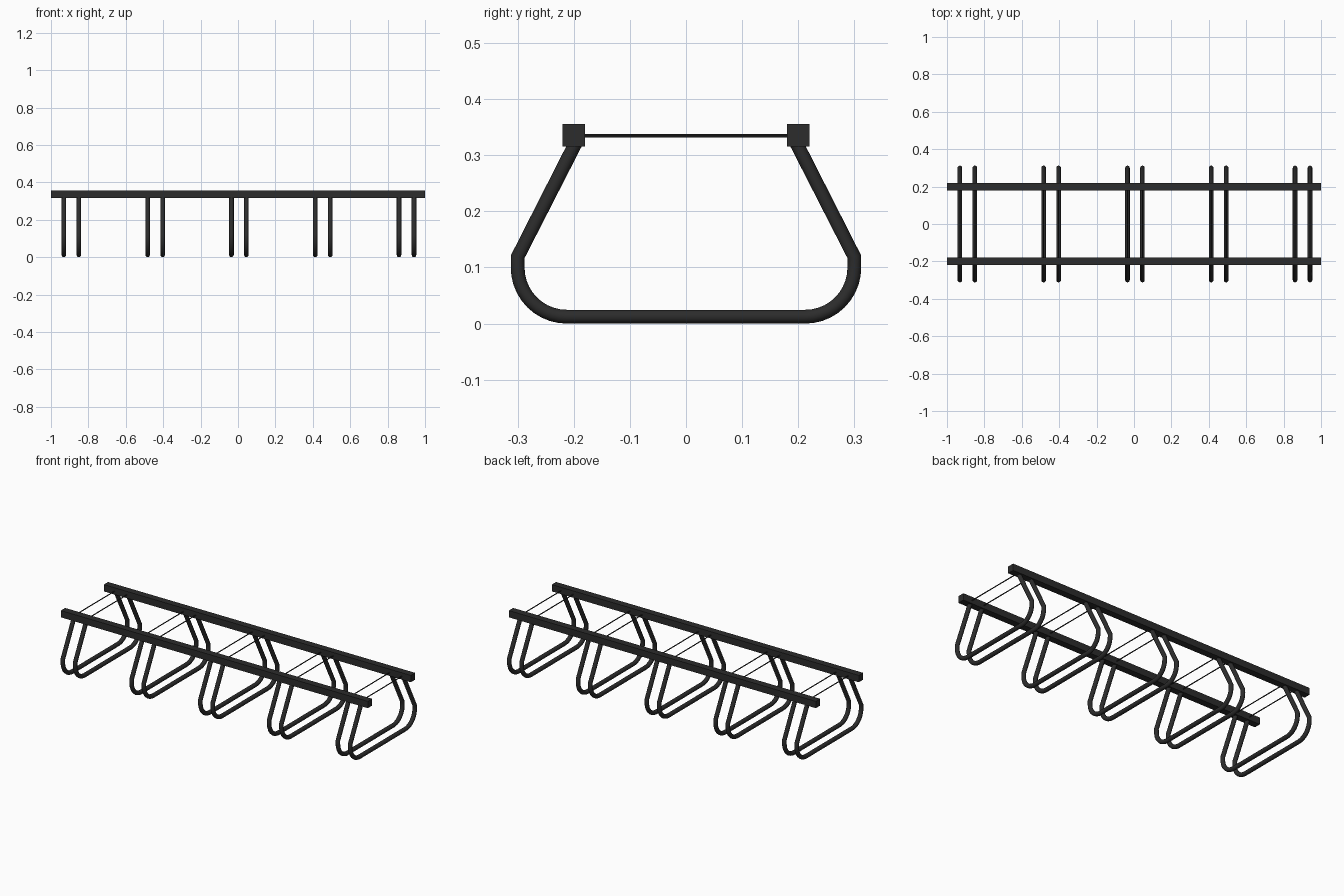
import bpy, math

if "Cube" in bpy.data.objects:
    bpy.data.objects.remove(bpy.data.objects["Cube"])

mat = bpy.data.materials.new("black_metal")
mat.diffuse_color = (0.025, 0.025, 0.025, 1)
mat.use_nodes = True
mat.node_tree.nodes["Principled BSDF"].inputs["Base Color"].default_value = mat.diffuse_color


def tube(name, pts, radius, res):
    """Round tube swept along a path, turned into a smooth mesh."""
    cu = bpy.data.curves.new(name, 'CURVE')
    cu.dimensions = '3D'
    cu.bevel_depth = radius
    cu.bevel_resolution = res
    cu.use_fill_caps = True
    sp = cu.splines.new('POLY')
    sp.points.add(len(pts) - 1)
    for p, co in zip(sp.points, pts):
        p.co = (*co, 1)
    ob = bpy.data.objects.new(name, cu)
    bpy.context.collection.objects.link(ob)
    bpy.ops.object.select_all(action='DESELECT')
    ob.select_set(True)
    bpy.context.view_layer.objects.active = ob
    bpy.ops.object.convert(target='MESH')
    ob = bpy.context.object
    ob.name = name
    ob.data.materials.clear()
    ob.data.materials.append(mat)
    bpy.ops.object.shade_smooth_by_angle(angle=math.radians(40))
    return ob


# Two square top rails
for side, y in (("front", -0.2), ("back", 0.2)):
    bpy.ops.mesh.primitive_cube_add(size=1, location=(0, y, 0.336))
    rail = bpy.context.object
    rail.name = side + "_rail"
    rail.scale = (2, 0.04, 0.04)
    bpy.ops.object.transform_apply(location=False, rotation=False, scale=True)
    rail.data.materials.append(mat)

# Half profile of a wheel hoop: leg, short upright, rounded bottom corner
R, r = 0.0875, 0.0123
half = [(-0.195, 0.325), (-0.30, 0.119)]
for i in range(11):
    a = math.radians(180 + 9 * i)
    half.append((-0.30 + R + R * math.cos(a), r + R + R * math.sin(a)))
profile = half + [(-y, z) for y, z in reversed(half)]

# Five wheel bays, each with two hoops and two thin tie rods
for i in range(5):
    for j, dx in enumerate((-0.04, 0.04)):
        x = 0.005 + (i - 2) * 0.448 + dx
        tube(f"wheel_hoop_{i}_{j}", [(x, y, z) for y, z in profile], r, 4)
        tube(f"tie_rod_{i}_{j}", [(x, -0.2, 0.335), (x, 0.2, 0.335)], 0.003, 2)
